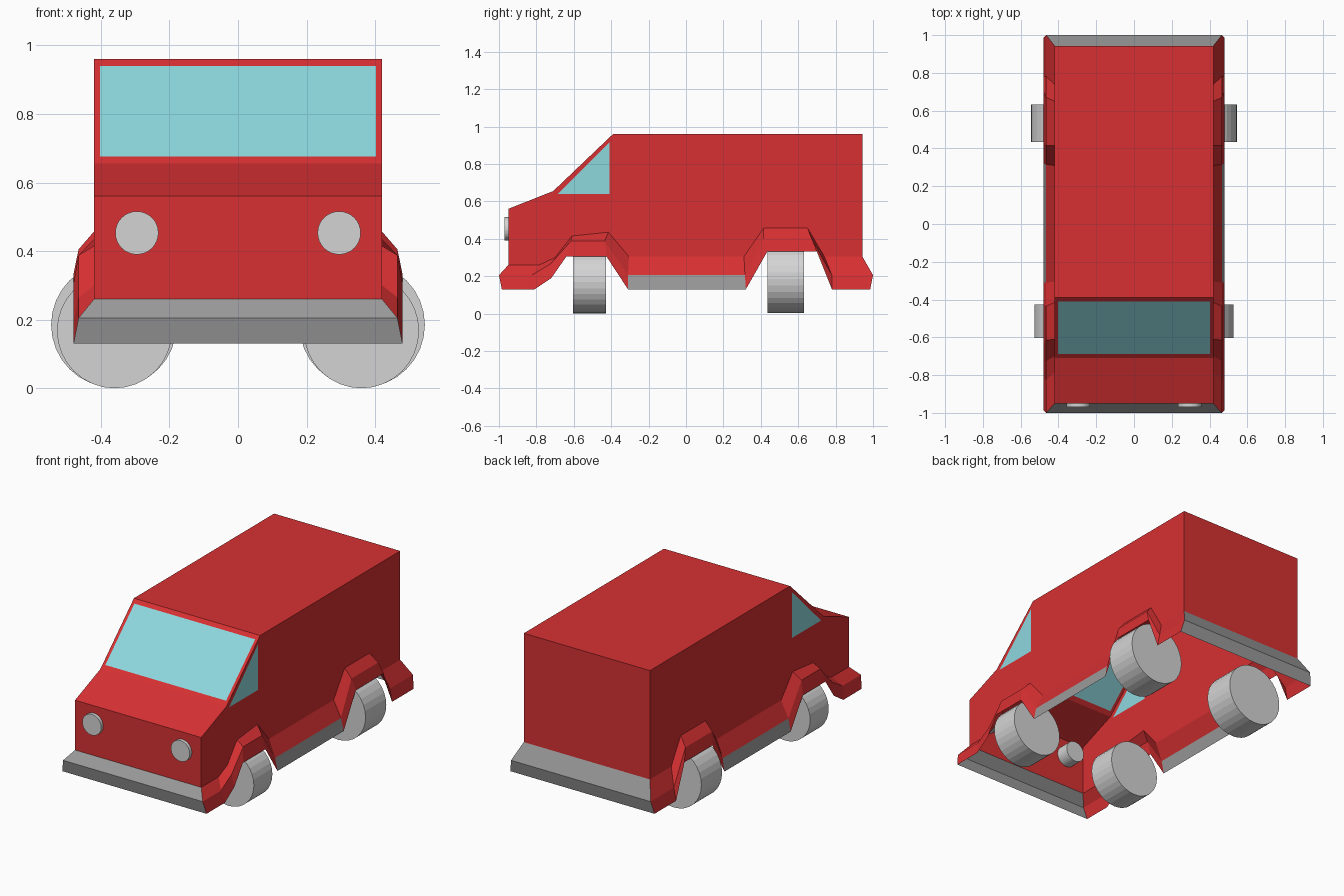
import bpy, bmesh, math
from mathutils import Vector, Matrix

if "Cube" in bpy.data.objects:
    bpy.data.objects.remove(bpy.data.objects["Cube"])


def material(name, rgb):
    m = bpy.data.materials.new(name)
    lin = [(c / 255 / 12.92) if c < 11 else ((c / 255 + 0.055) / 1.055) ** 2.4 for c in rgb]
    m.diffuse_color = (*lin, 1)
    m.use_nodes = True
    m.node_tree.nodes["Principled BSDF"].inputs["Base Color"].default_value = m.diffuse_color
    return m


RED = material("red_paint", (215, 48, 50))
GREY = material("bumper_grey", (154, 154, 154))
GLASS = material("window_blue", (141, 216, 222))
LIGHT = material("light_grey", (212, 212, 212))


def finish(bm, name, mats):
    me = bpy.data.meshes.new(name)
    bm.to_mesh(me)
    bm.free()
    for m in mats:
        me.materials.append(m)
    ob = bpy.data.objects.new(name, me)
    bpy.context.collection.objects.link(ob)
    return ob


# Body skirt stations, front to back: (y, z) on the wall, the flare and the lower rim
STATIONS = [
    ((-.95, .26), (-1.0, .205), (-.985, .13)),
    ((-.785, .26), (-.825, .205), (-.81, .13)),
    ((-.70, .30), (-.725, .265), (-.72, .19)),
    ((-.61, .415), (-.615, .388), (-.64, .305)),
    ((-.415, .435), (-.435, .388), (-.425, .305)),
    ((-.305, .305), (-.31, .205), (-.31, .13)),
    ((.31, .305), (.315, .205), (.32, .13)),
    ((.415, .457), (.415, .405), (.435, .332)),
    ((.65, .457), (.67, .405), (.70, .332)),
    ((.74, .305), (.78, .205), (.78, .13)),
    ((.943, .305), (1.0, .205), (.985, .13)),
]
RING_X = (.42, .465, .48)
UPPER = [(.943, .96), (-.39, .96), (-.71, .655), (-.95, .56)]   # roof back, roof front, cowl, nose
WINDOW = [(-.685, .64), (-.41, .64), (-.41, .915)]              # side window
SILL = 5                                                        # station where the grey sill starts

bm = bmesh.new()


def face(verts, mat=0):
    f = bm.faces.new(verts)
    f.material_index = mat
    return f


sides = []
for s in (1, -1):
    rings = [[bm.verts.new((s * x, *st[k])) for st in STATIONS] for k, x in enumerate(RING_X)]
    up = [bm.verts.new((s * .42, y, z)) for y, z in UPPER]
    win = [bm.verts.new((s * .42, y, z)) for y, z in WINDOW]
    # side wall, windscreen pillar and side window
    face(rings[0] + up[:2] + [win[2], win[1], win[0]] + up[2:])
    face([up[1], up[2], win[0], win[2]])
    face(win, 2)
    # flared skirt and wheel arches
    for k in range(2):
        for i in range(len(STATIONS) - 1):
            face([rings[k][i], rings[k][i + 1], rings[k + 1][i + 1], rings[k + 1][i]],
                 1 if k == 1 and i == SILL else 0)
    # windscreen corners, low and high
    a, b = up[2].co, up[1].co
    glass = []
    for t in (.07, .935):
        p = a.lerp(b, t)
        p.x = s * .402
        glass.append(bm.verts.new(p))
    face([up[2], up[1], glass[1], glass[0]])
    sides.append((rings, up, glass))

(r, u, g), (r2, u2, g2) = sides
face([u[0], u[1], u2[1], u2[0]])            # roof
face([u[2], u[3], u2[3], u2[2]])            # bonnet
face([u[3], r[0][0], r2[0][0], u2[3]])      # nose
face([u[0], r[0][-1], r2[0][-1], u2[0]])    # back wall
face([u[1], g[1], g2[1], u2[1]])            # windscreen frame
face([u[2], g[0], g2[0], u2[2]])
face([g[0], g[1], g2[1], g2[0]], 2)         # windscreen
for end in (0, -1):                         # front and back bumpers
    for k in range(2):
        face([r[k][end], r[k + 1][end], r2[k + 1][end], r2[k][end]], 1)
bmesh.ops.recalc_face_normals(bm, faces=bm.faces[:])
finish(bm, "van_body", [RED, GREY, GLASS])


# Cylinders lying along y
def disc(name, x, z, radius, y0, y1):
    b = bmesh.new()
    mtx = Matrix.Translation((x, (y0 + y1) / 2, z)) @ Matrix.Rotation(math.pi / 2, 4, 'X')
    bmesh.ops.create_cone(b, cap_ends=True, segments=32, radius1=radius, radius2=radius,
                          depth=y1 - y0, matrix=mtx)
    finish(b, name, [LIGHT])


for s, label in ((1, "right"), (-1, "left")):
    disc("front_wheel_" + label, s * .36, .168, .168, -.603, -.427)
    disc("back_wheel_" + label, s * .362, .185, .183, .435, .632)
    disc("headlight_" + label, s * .295, .453, .063, -.97, -.87)
